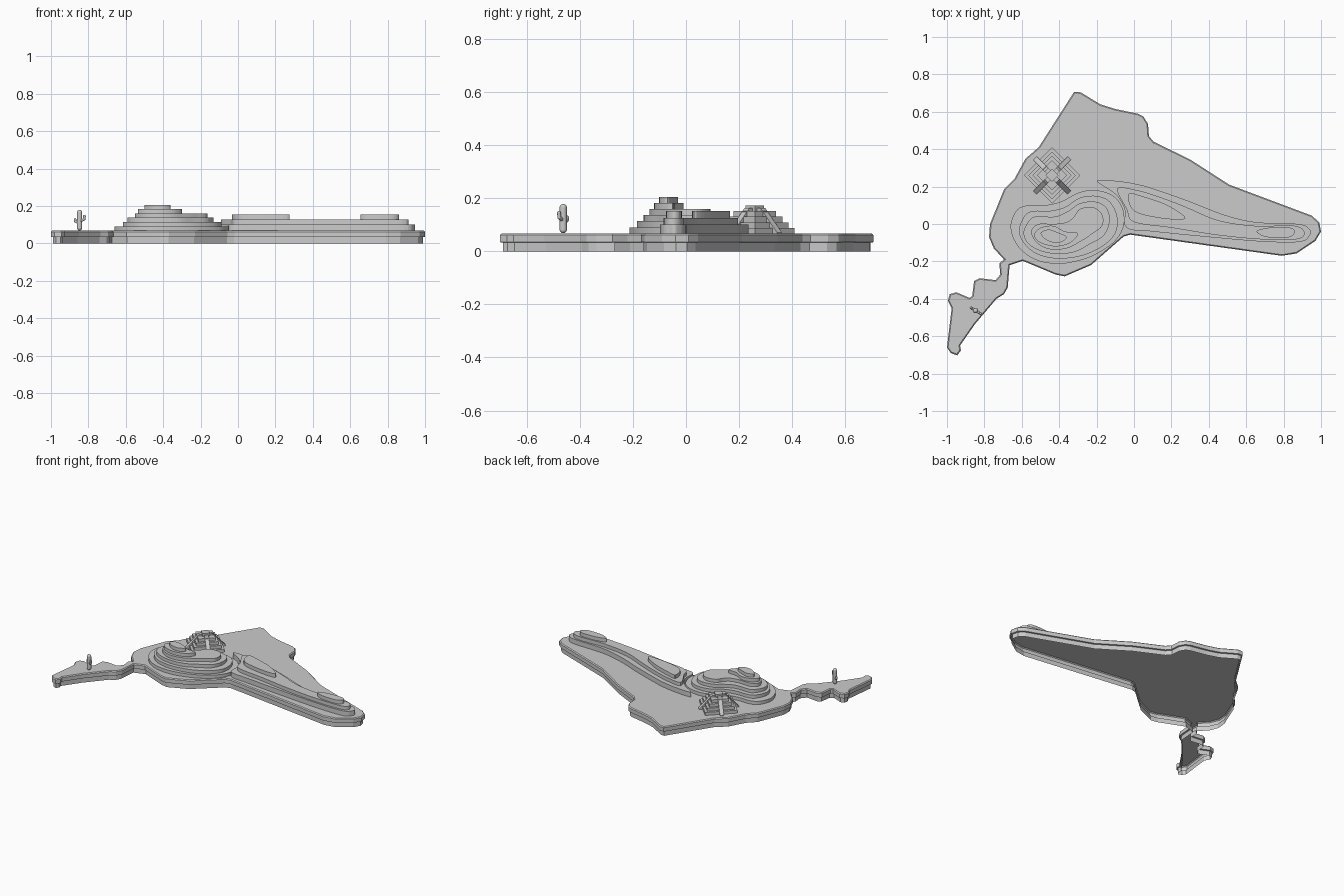
import bpy, bmesh, math
from mathutils import Vector, Matrix

if "Cube" in bpy.data.objects:
    bpy.data.objects.remove(bpy.data.objects["Cube"])


def finish(name, bm):
    bmesh.ops.recalc_face_normals(bm, faces=bm.faces)
    me = bpy.data.meshes.new(name)
    bm.to_mesh(me)
    bm.free()
    ob = bpy.data.objects.new(name, me)
    bpy.context.collection.objects.link(ob)
    return ob


def units(pts):
    # outlines are written in hundredths of a unit, clockwise from above
    return [Vector((x / 100, y / 100)) for x, y in pts]


def smooth(pts, n=5):
    # closed Catmull-Rom curve through the points
    out = []
    for i in range(len(pts)):
        a, b, c, d = (pts[(i + k) % len(pts)] for k in (-1, 0, 1, 2))
        for s in range(n):
            t = s / n
            out.append(0.5 * (2 * b + (c - a) * t + (2 * a - 5 * b + 4 * c - d) * t * t
                              + (3 * b - a - 3 * c + d) * t ** 3))
    return out


def inset(pts, dist):
    out = []
    for i, p in enumerate(pts):
        d1 = (p - pts[i - 1]).normalized()
        d2 = (pts[(i + 1) % len(pts)] - p).normalized()
        n1, n2 = Vector((d1.y, -d1.x)), Vector((d2.y, -d2.x))
        out.append(p + (n1 + n2) * dist / max(1 + n1.dot(n2), 0.5))
    return out


def shell(name, layers):
    # stack of outlines (points, z), capped on top and open underneath
    bm = bmesh.new()
    rings = [[bm.verts.new((p.x, p.y, z)) for p in ps] for ps, z in layers]
    bm.faces.new(rings[-1])
    n = len(rings[0])
    for lo, hi in zip(rings, rings[1:]):
        for i in range(n):
            bm.faces.new((lo[i], lo[(i + 1) % n], hi[(i + 1) % n], hi[i]))
    return finish(name, bm)


def layer(name, pts, z0, z1):
    return shell(name, [(pts, z0), (pts, z1)])


GROUND = 0.068

# Island: hollow shell, overhanging rim above a slightly inset foot
coast = units([
    (-32, 70.7), (-28.5, 70.4), (-18, 64), (-10, 61.5), (2, 59), (5, 57.5), (7.5, 53.5), (8, 47),
    (10.5, 44), (30, 34.5), (51, 21), (95, 4.5), (99, 1), (100, -4), (97, -9), (87, -15.7),
    (79, -17), (-2, -5.7), (-5.5, -6.7), (-23, -22), (-37, -28), (-42, -27), (-59.5, -19.7),
    (-66.5, -22), (-67.5, -34), (-69.5, -37.5), (-73.5, -40), (-85, -53.5), (-93, -65),
    (-92.5, -67.5), (-94.5, -70.2), (-98, -69), (-100, -66), (-97.5, -45), (-99.5, -41),
    (-98.5, -37.5), (-95, -36.5), (-88, -39.5), (-86.5, -38.5), (-85.5, -30.5), (-82.5, -29),
    (-74, -30), (-71.5, -27), (-72, -21), (-69.5, -19), (-75, -13), (-77.5, -7), (-77, 0),
    (-69.5, 18.5), (-64, 24), (-58, 35), (-51, 41)])
foot_line = inset(coast, 0.01)
shell("island", [(foot_line, 0), (foot_line, 0.033), (coast, 0.035),
                 (coast, GROUND - 0.006), (inset(coast, 0.006), GROUND)])

# Round hill: six stacked contour layers
hill = [
    [(-66, -2), (-63, 7), (-57, 10), (-48, 10), (-39, 12), (-29, 17), (-20, 18), (-11, 15), (-6, 8),
     (-5.5, -1), (-10, -9), (-19, -15.5), (-29, -19.5), (-41, -21.3), (-53, -19), (-62, -12)],
    [(-61.5, -3), (-58, 5), (-53, 7), (-45, 7), (-37, 9), (-29, 14), (-20, 15), (-13, 12), (-9, 4),
     (-10, -5), (-17, -12), (-28, -17), (-41, -18.5), (-52, -16), (-59, -10)],
    [(-59, -4), (-55, 3), (-50, 4), (-42, 4), (-35, 7), (-29, 11), (-21, 12), (-15, 9), (-13, 2),
     (-16, -6), (-24, -11), (-32, -15), (-42, -16), (-51, -14), (-57, -10)],
    [(-55, -4), (-51, 0), (-43, 0), (-36, 1), (-32, 4), (-29, 8), (-22, 9), (-17, 5), (-17, -1),
     (-22, -5), (-28, -9), (-36, -13), (-45, -13.5), (-52, -10)],
    [(-53.5, -6), (-50, -2), (-43, -1), (-37, -4), (-30, -5), (-34, -10), (-42, -12), (-50, -10)],
    [(-50, -5), (-46, -3), (-42, -4), (-36, -7), (-40, -10), (-46, -9)],
]
step = (0.206 - GROUND) / len(hill)
for i, ring in enumerate(hill):
    z = GROUND + i * step
    layer(f"hill_layer_{i + 1}", smooth(units(ring)), z, z + step)

# Long ridge: two contour layers with two summits
ridge = [
    ("ridge_layer_1", GROUND, 0.102,
     [(-20, 23), (-9, 23), (3, 21), (13, 18), (30, 12), (48, 5), (65, 1), (88, 0), (94, -3),
      (94, -6), (89, -9.5), (70, -9.5), (40, -7), (10, -4), (-4, -2), (-5, 8), (-10, 16)]),
    ("ridge_layer_2", 0.102, 0.127,
     [(-9, 19), (2, 18), (15, 14), (28, 9), (45, 2), (65, -1), (85, -0.8), (91, -4), (88, -8),
      (70, -8.3), (45, -6), (20, -2), (0, 1), (-4, 8)]),
    ("ridge_summit_near", 0.127, 0.153, [(-3, 16), (4, 15), (18, 10), (27.5, 3), (15, 3), (0, 7)]),
    ("ridge_summit_far", 0.127, 0.153,
     [(65.5, -4), (72, -2), (83, -1.8), (86, -4.5), (82, -7.3), (71, -7)]),
]
for name, z0, z1, ring in ridge:
    layer(name, smooth(units(ring)), z0, z1)

# Stepped pyramid turned 45 degrees
centre = Vector((-0.438, 0.26))
tiers = [0.150, 0.127, 0.104, 0.080, 0.035]
rise = 0.021
for i, r in enumerate(tiers):
    square = [centre + Vector(o) * r for o in ((-1, 0), (0, 1), (1, 0), (0, -1))]
    layer(f"pyramid_tier_{i + 1}", square, GROUND + i * rise, GROUND + (i + 1) * rise)

# Sloped stair ramp on each pyramid face
profile = [(0.02, GROUND), (0.130, GROUND), (0.130, 0.072), (0.043, 0.163), (0.02, 0.163)]
for k in range(4):
    bm = bmesh.new()
    sides = [[bm.verts.new((x, y, z)) for x, z in profile] for y in (-0.013, 0.013)]
    for s in sides:
        bm.faces.new(s)
    for i in range(1, len(profile)):
        j = (i + 1) % len(profile)
        bm.faces.new((sides[0][i], sides[0][j], sides[1][j], sides[1][i]))
    bm.transform(Matrix.Translation((*centre, 0)) @ Matrix.Rotation(math.pi / 4 + k * math.pi / 2, 4, 'Z'))
    finish(f"pyramid_stair_{k + 1}", bm)


def tube(name, points, radius):
    # round limb with ball joints along a path
    bm = bmesh.new()
    for p in points:
        bmesh.ops.create_uvsphere(bm, u_segments=12, v_segments=8, radius=radius,
                                  matrix=Matrix.Translation(p))
    for a, b in zip(points, points[1:]):
        rot = (b - a).to_track_quat('Z', 'Y').to_matrix().to_4x4()
        bmesh.ops.create_cone(bm, segments=12, radius1=radius, radius2=radius, depth=(b - a).length,
                              matrix=Matrix.Translation((a + b) / 2) @ rot)
    ob = finish(name, bm)
    for f in ob.data.polygons:
        f.use_smooth = len(f.vertices) < 5


# Cactus on the small peninsula
foot = Vector((-0.847, -0.463, 0))
side = Vector((0.85, -0.53, 0))
tube("cactus_trunk", [foot + Vector((0, 0, z)) for z in (GROUND + 0.015, 0.165)], 0.014)
for name, s, z0, z1 in (("cactus_arm_right", 0.028, 0.116, 0.146), ("cactus_arm_left", -0.026, 0.106, 0.128)):
    low, mid = Vector((0, 0, z0)), Vector((0, 0, z0 + 0.012))
    tube(name, [foot + low, foot + side * s + mid, foot + side * s * 1.1 + Vector((0, 0, z1))], 0.007)
